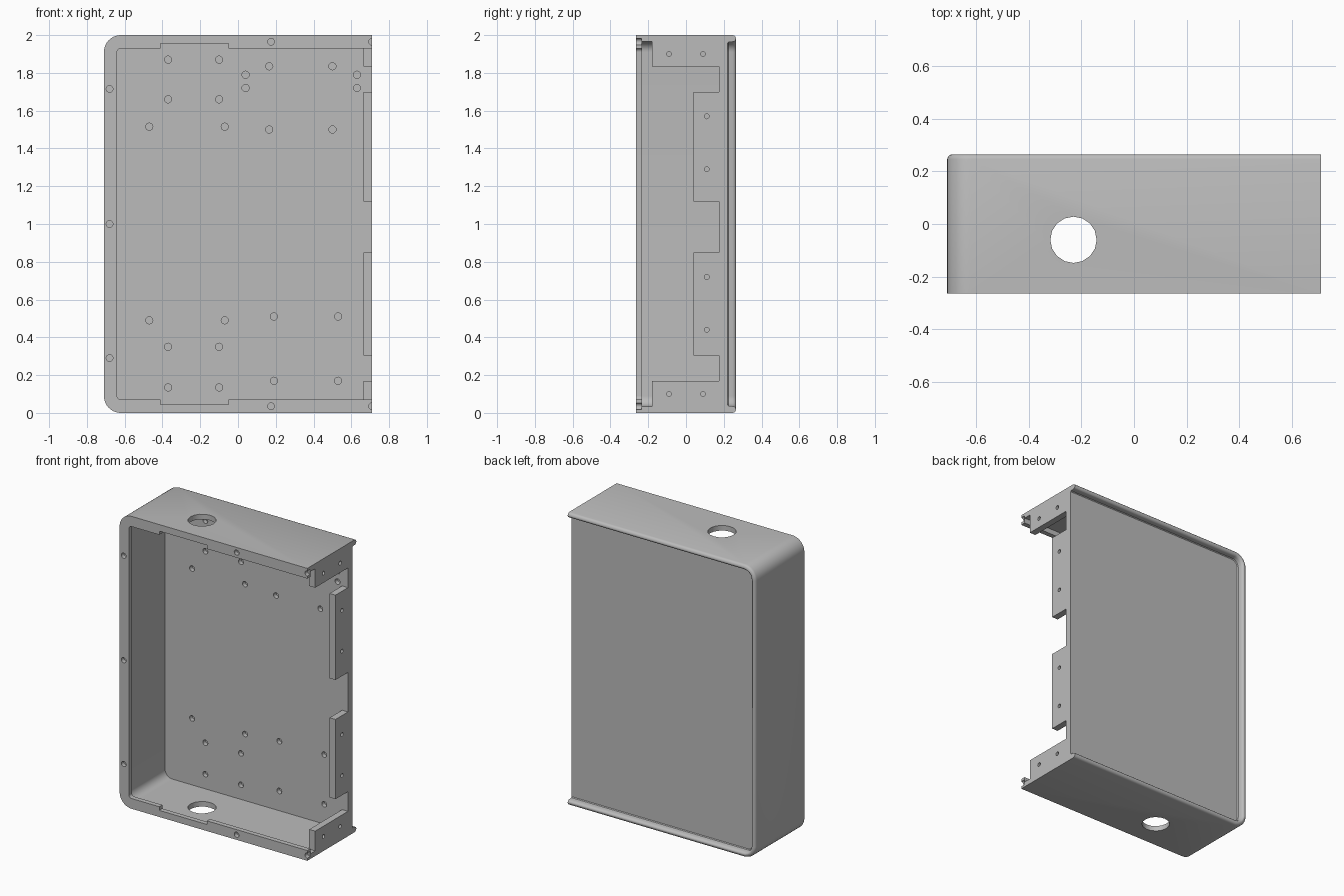
import bpy, bmesh, math
from mathutils import Matrix, Vector

default = bpy.data.objects.get("Cube")
if default:
    bpy.data.objects.remove(default, do_unlink=True)

LEFT, RIGHT, HEIGHT, FRONT = -0.71, 0.71, 2.0, -0.265
CORNER, WALL, FLANGE = 0.09, 0.035, 0.07
FLOOR, LIP = 0.175, -0.232

grey = bpy.data.materials.new("plain grey")
grey.use_nodes = True
grey.diffuse_color = (0.5, 0.5, 0.5, 1)
grey.node_tree.nodes["Principled BSDF"].inputs["Base Color"].default_value = (0.5, 0.5, 0.5, 1)


def finish(bm, name):
    bmesh.ops.recalc_face_normals(bm, faces=bm.faces)
    mesh = bpy.data.meshes.new(name)
    bm.to_mesh(mesh)
    bm.free()
    mesh.materials.append(grey)
    obj = bpy.data.objects.new(name, mesh)
    bpy.context.collection.objects.link(obj)
    return obj


def outline(inset, right, steps=10):
    """Plan with two rounded corners on one side and square ones on the other."""
    r = max(CORNER - inset, 0.01)
    x, low, high = LEFT + inset, inset, HEIGHT - inset
    pts = [(right, low), (right, high)]
    for cz, start in ((high - r, 0.5), (low + r, 1.0)):
        for i in range(steps + 1):
            a = math.pi * (start + 0.5 * i / steps)
            pts.append((x + r + r * math.cos(a), cz + r * math.sin(a)))
    return pts


def loft(name, rings, right):
    """Stack outlines, each given as (y, inset), into a closed solid."""
    bm = bmesh.new()
    rows = [[bm.verts.new((x, y, z)) for x, z in outline(inset, right)] for y, inset in rings]
    n = len(rows[0])
    for a, b in zip(rows, rows[1:]):
        for i in range(n):
            j = (i + 1) % n
            bm.faces.new((a[i], a[j], b[j], b[i]))
    bm.faces.new(rows[0])
    bm.faces.new(rows[-1])
    return finish(bm, name)


def box(name, low, high):
    bm = bmesh.new()
    low, high = Vector(low), Vector(high)
    bmesh.ops.create_cube(bm, size=1, matrix=Matrix.Translation((low + high) / 2)
                          @ Matrix.Diagonal((*(high - low), 1)))
    return finish(bm, name)


def drills(name, centres, radius, depth, axis, sides=16):
    bm = bmesh.new()
    turn = Matrix.Rotation(math.pi / 2, 4, axis) if axis != 'Z' else Matrix()
    for c in centres:
        bmesh.ops.create_cone(bm, cap_ends=True, segments=sides, radius1=radius, radius2=radius,
                              depth=depth, matrix=Matrix.Translation(c) @ turn)
    return finish(bm, name)


def cut(target, cutter):
    mod = target.modifiers.new("cut", 'BOOLEAN')
    mod.operation, mod.solver, mod.object = 'DIFFERENCE', 'EXACT', cutter
    bpy.context.view_layer.objects.active = target
    bpy.ops.object.modifier_apply(modifier=mod.name)
    bpy.data.objects.remove(cutter, do_unlink=True)


def grid(xs, zs):
    return [(x, z) for x in xs for z in zs]


# Outer shell with a softened back edge
body = loft("enclosure_body", [(FRONT, 0), (0.247, 0), (0.256, 0.003), (0.262, 0.009), (0.265, 0.017)], RIGHT)

# Inner cavity, front opening and shallow recess in the back
cut(body, loft("cavity", [(LIP, WALL), (FLOOR, WALL)], 0.665))
cut(body, loft("opening", [(-0.4, FLANGE), (-0.2, FLANGE)], 1))
cut(body, loft("back_recess", [(0.221, 0.042), (0.226, 0.037), (0.248, 0.035), (0.257, 0.032),
                               (0.262, 0.027), (0.267, 0.018)], 1))

# Wider notch in the top and bottom of the front flange
cut(body, box("notch", (-0.41, -0.4, 0.045), (-0.05, -0.2, HEIGHT - 0.045)))

# Open the side wall so that only the mounting tabs remain
cut(body, box("side_slot", (0.6, LIP, WALL), (1, -0.18, HEIGHT - WALL)))
cut(body, box("side_opening", (0.6, -0.2, 0.17), (1, 0.04, 1.835)))
for low, high in ((0.17, 0.305), (0.85, 1.12), (1.7, 1.835)):
    cut(body, box("tab_gap", (0.6, 0, low), (1, FLOOR, high)))

# Round cable holes through top and bottom
cut(body, drills("cable_holes", [(-0.23, -0.06, 0), (-0.23, -0.06, HEIGHT)], 0.088, 0.3, 'Z'))

# Blind screw holes in the floor
spots = (grid((-0.37, -0.1), (0.135, 0.35, 1.66, 1.87)) + grid((-0.47, -0.07), (0.49, 1.515))
         + grid((0.165, 0.5), (1.5, 1.835)) + grid((0.19, 0.53), (0.17, 0.51))
         + grid((0.04, 0.63), (1.72, 1.79)))
cut(body, drills("floor_holes", [(x, FLOOR, z) for x, z in spots], 0.019, 0.06, 'X'))

# Blind screw holes in the flange
spots = grid((-0.68,), (0.29, 1, 1.715)) + grid((0.175, RIGHT), (WALL, HEIGHT - WALL))
cut(body, drills("flange_holes", [(x, FRONT, z) for x, z in spots], 0.018, 0.06, 'X'))

# Small holes through the side tabs
spots = grid((-0.09, 0.09), (0.1, 1.9)) + grid((0.11,), (0.44, 0.72, 1.29, 1.57))
cut(body, drills("tab_holes", [(RIGHT, y, z) for y, z in spots], 0.013, 0.2, 'Y'))

bpy.ops.object.select_all(action='DESELECT')
body.select_set(True)
bpy.context.view_layer.objects.active = body
bpy.ops.object.shade_smooth_by_angle(angle=math.radians(30))
